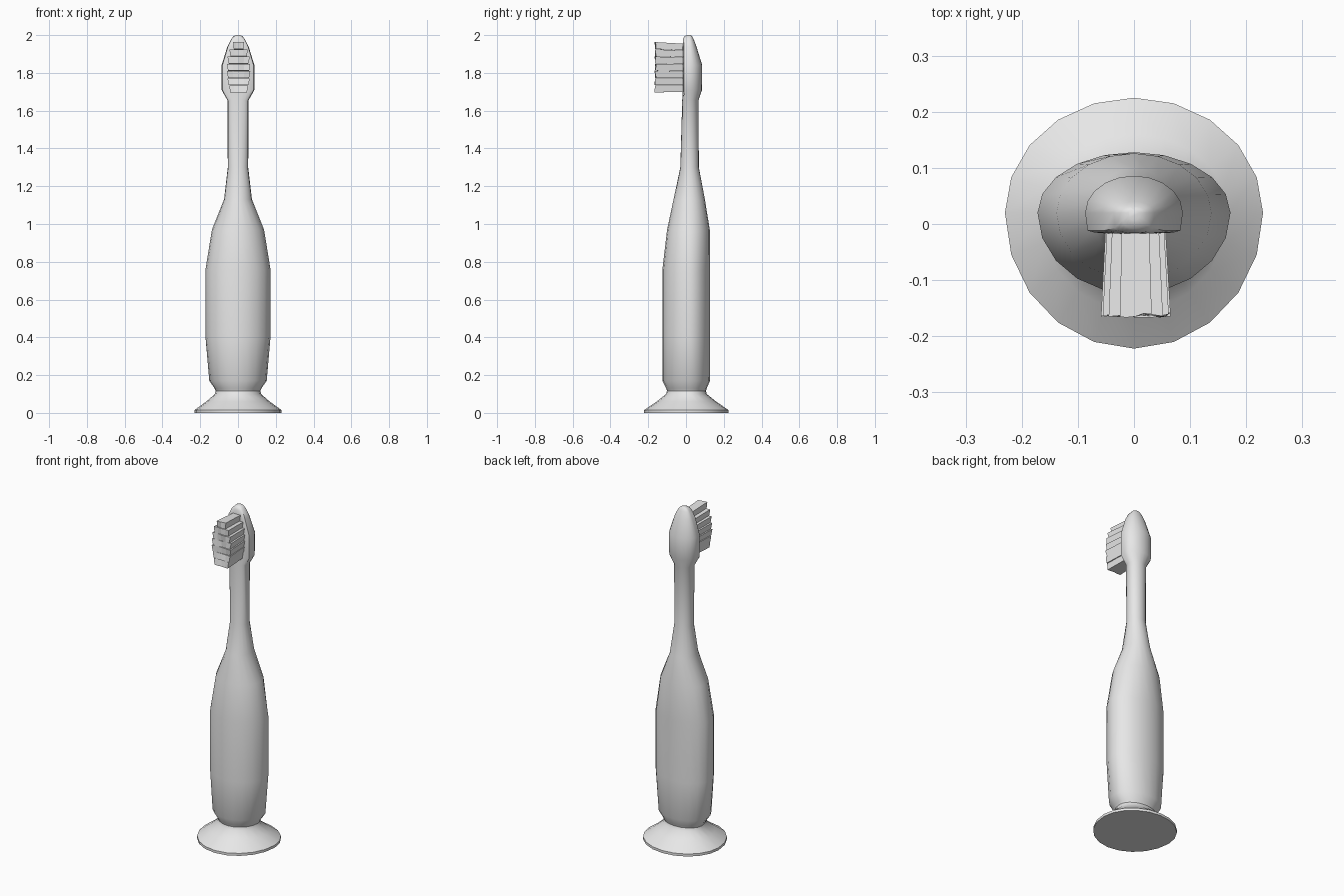
import bpy, bmesh, math, random

random.seed(4)
cube = bpy.data.objects.get("Cube")
if cube:
    bpy.data.objects.remove(cube)

grey = bpy.data.materials.new("light_grey")
grey.use_nodes = True
grey.diffuse_color = (0.8, 0.8, 0.8, 1)
grey.node_tree.nodes["Principled BSDF"].inputs["Base Color"].default_value = (0.8, 0.8, 0.8, 1)

SIDES = 20
MID = 0.02   # y of the widest line of every section


def finish(bm, name, smooth):
    bmesh.ops.recalc_face_normals(bm, faces=bm.faces[:])
    mesh = bpy.data.meshes.new(name)
    bm.to_mesh(mesh)
    bm.free()
    mesh.materials.append(grey)
    obj = bpy.data.objects.new(name, mesh)
    bpy.context.collection.objects.link(obj)
    if smooth:
        bpy.ops.object.select_all(action='DESELECT')
        obj.select_set(True)
        bpy.context.view_layer.objects.active = obj
        bpy.ops.object.shade_smooth_by_angle(angle=math.radians(42))
    return obj


def loft(name, sections):
    """Sections are (z, half width, front y, back y, front roundness)."""
    bm = bmesh.new()
    rings = []
    for z, width, front, back, roundness in sections:
        ring = []
        for i in range(SIDES):
            a = 2 * math.pi * i / SIDES
            c = math.cos(a)
            if c >= 0:
                y = MID + (back - MID) * c
            else:
                y = MID + (front - MID) * abs(c) ** roundness
            ring.append(bm.verts.new((width * math.sin(a), y, z)))
        rings.append(ring)
    for low, high in zip(rings, rings[1:]):
        for i in range(SIDES):
            j = (i + 1) % SIDES
            bm.faces.new((low[i], low[j], high[j], high[i]))
    bm.faces.new(rings[0])
    bm.faces.new(rings[-1])
    return finish(bm, name, True)


# Suction cup foot
loft("suction_cup", [
    (0.0, 0.23, -0.222, 0.225, 1),
    (0.015, 0.23, -0.222, 0.225, 1),
    (0.06, 0.168, -0.155, 0.16, 1),
    (0.1, 0.122, -0.105, 0.11, 1),
    (0.12, 0.118, -0.1, 0.105, 1),
])

# Handle, neck and head in one piece
loft("handle_and_head", [
    (0.115, 0.118, -0.1, 0.105, 1),
    (0.13, 0.124, -0.105, 0.11, 1),
    (0.17, 0.152, -0.125, 0.127, 1),
    (0.4, 0.172, -0.125, 0.128, 1),
    (0.76, 0.172, -0.125, 0.128, 1),
    (0.97, 0.138, -0.1, 0.126, 1),
    (1.13, 0.074, -0.066, 0.1, 1),
    (1.3, 0.054, -0.03, 0.068, 0.8),
    (1.655, 0.056, -0.02, 0.066, 0.4),
    (1.71, 0.087, -0.018, 0.085, 0.15),
    (1.84, 0.087, -0.018, 0.086, 0.15),
    (1.94, 0.056, -0.018, 0.055, 0.15),
    (1.98, 0.036, -0.016, 0.04, 0.25),
    (1.995, 0.022, -0.008, 0.031, 0.6),
    (2.0, 0.01, 0.006, 0.026, 1),
])


# Bristles: stacked rows, each flaring toward a slightly uneven tip
def bristle_row(bm, low, high, width, columns=4):
    grid = []
    for z, scale in ((low, 0.9), (high, 1.0)):
        line = []
        for i in range(columns + 1):
            x = 0.003 + width * scale * (2 * i / columns - 1)
            tip_y = -0.162 + random.uniform(-0.005, 0.005)
            tip_z = z + (z - 1.83) * 0.05 + 0.003
            line.append((bm.verts.new((x * 0.9, 0.0, z)),
                         bm.verts.new((x * 1.05, tip_y, tip_z))))
        grid.append(line)
    a, b = grid
    for i in range(columns):
        for line in grid:
            bm.faces.new((line[i][0], line[i + 1][0], line[i + 1][1], line[i][1]))
        for k in (0, 1):
            bm.faces.new((a[i][k], a[i + 1][k], b[i + 1][k], b[i][k]))
    for i in (0, columns):
        bm.faces.new((a[i][0], a[i][1], b[i][1], b[i][0]))


bm = bmesh.new()
widths = [0.047, 0.056, 0.059, 0.059, 0.056, 0.046, 0.027]
bottom, step = 1.7, 0.0365
for i, width in enumerate(widths):
    low = bottom + i * step
    bristle_row(bm, low, low + step * 0.95, width)
finish(bm, "bristles", False)
